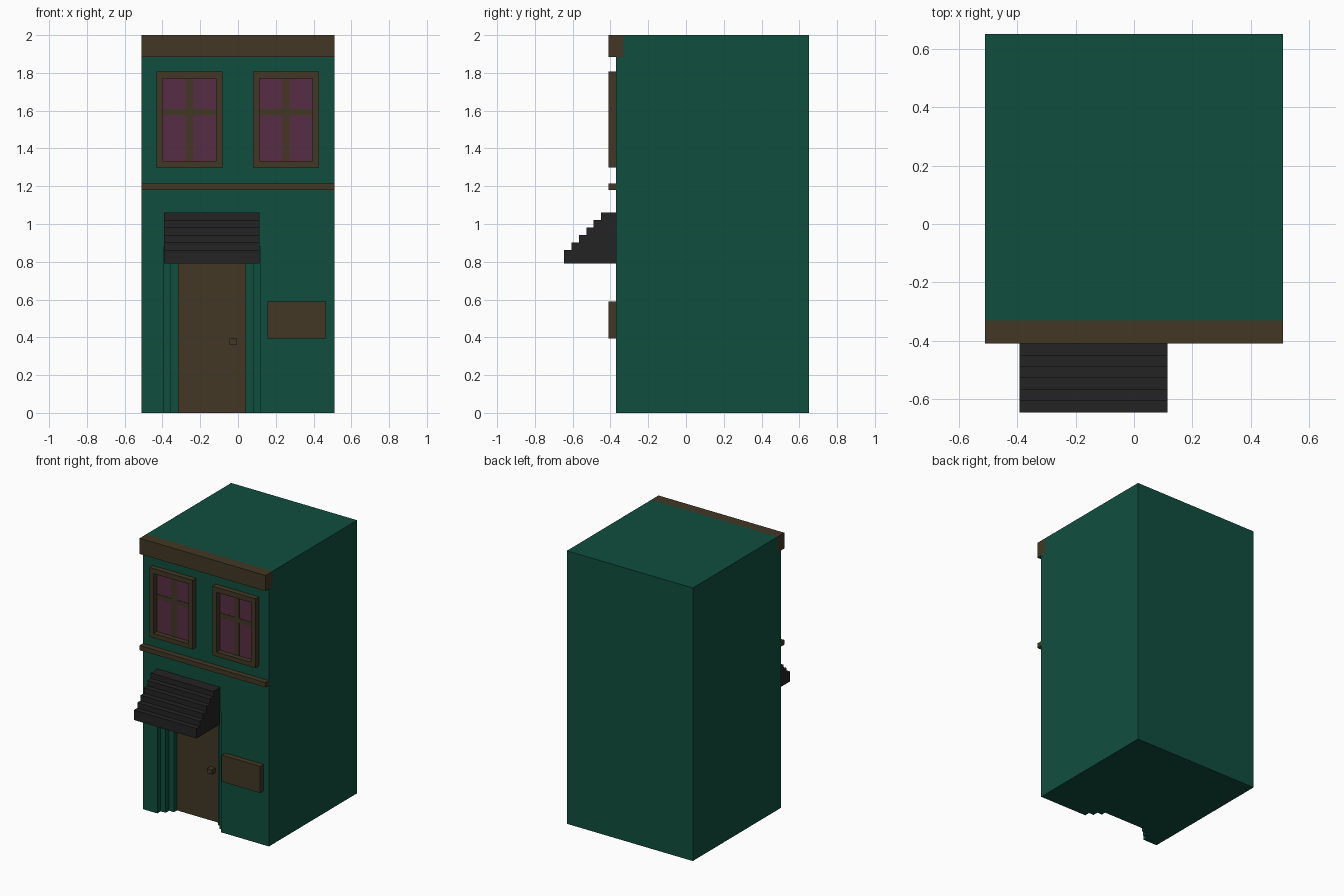
import bpy
import bmesh

default = bpy.data.objects.get("Cube")
if default:
    bpy.data.objects.remove(default, do_unlink=True)


def material(name, rgb):
    mat = bpy.data.materials.new(name)
    mat.use_nodes = True
    colour = (*rgb, 1)
    mat.diffuse_color = colour
    for node in mat.node_tree.nodes:
        if node.type == "BSDF_PRINCIPLED":
            node.inputs["Base Color"].default_value = colour
    return mat


green = material("wall green", (0.005, 0.076, 0.048))
brown = material("trim brown", (0.054, 0.039, 0.018))
plum = material("glass plum", (0.097, 0.027, 0.058))
black = material("awning black", (0.017, 0.017, 0.017))


def prism(name, mat, profile, x0, x1):
    """Extrude a (y, z) profile along x."""
    bm = bmesh.new()
    face = bm.faces.new([bm.verts.new((x0, y, z)) for y, z in profile])
    new = bmesh.ops.extrude_face_region(bm, geom=[face])["geom"]
    verts = [v for v in new if isinstance(v, bmesh.types.BMVert)]
    bmesh.ops.translate(bm, vec=(x1 - x0, 0, 0), verts=verts)
    bmesh.ops.recalc_face_normals(bm, faces=bm.faces)
    mesh = bpy.data.meshes.new(name)
    bm.to_mesh(mesh)
    bm.free()
    mesh.materials.append(mat)
    obj = bpy.data.objects.new(name, mesh)
    bpy.context.collection.objects.link(obj)
    return obj


def box(name, mat, x, y, z):
    profile = [(y[0], z[0]), (y[1], z[0]), (y[1], z[1]), (y[0], z[1])]
    return prism(name, mat, profile, *x)


def cut(obj, x, y, z):
    """Cut a box out of an object and bake the result."""
    cutter = box("cutter", obj.data.materials[0], x, y, z)
    cutter.hide_render = True
    mod = obj.modifiers.new("cut", "BOOLEAN")
    mod.operation = "DIFFERENCE"
    mod.solver = "EXACT"
    mod.object = cutter
    bpy.context.view_layer.update()
    graph = bpy.context.evaluated_depsgraph_get()
    baked = bpy.data.meshes.new_from_object(obj.evaluated_get(graph))
    obj.modifiers.clear()
    obj.data = baked
    bpy.data.objects.remove(cutter, do_unlink=True)


WALL, TRIM, BACK, HALF = -0.37, -0.41, 0.65, 0.51
STEP = 0.04
DOOR_L, DOOR_R, DOOR_TOP = -0.315, 0.04, 0.8

# Building body: notched for the cornice, with a stepped doorway
body = prism("building_body", green,
             [(WALL, 0), (BACK, 0), (BACK, 2), (-0.33, 2),
              (-0.33, 1.885), (WALL, 1.885)], -HALF, HALF)
for i in range(3):
    grow = (2 - i) * STEP
    cut(body, (DOOR_L - grow, DOOR_R + grow),
        (WALL - 0.1, WALL + (i + 1) * STEP), (-0.1, DOOR_TOP + grow))

# Door and knob
door_y = WALL + 3 * STEP
box("door", brown, (DOOR_L, DOOR_R), (door_y - 0.006, door_y), (0, DOOR_TOP))
box("door_knob", brown, (-0.045, -0.005), (door_y - 0.045, door_y - 0.006), (0.36, 0.395))

# Trim across the front
box("cornice", brown, (-HALF, HALF), (TRIM, -0.33), (1.885, 2))
box("floor_band", brown, (-HALF, HALF), (TRIM, WALL), (1.18, 1.215))
box("sign_board", brown, (0.155, 0.467), (TRIM, WALL), (0.395, 0.59))

# Windows: frame, glass and flat crossbars
for side, cx in (("right", -0.256), ("left", 0.254)):
    frame = box(side + "_window_frame", brown, (cx - 0.175, cx + 0.175),
                (TRIM, WALL), (1.3, 1.807))
    inner = (cx - 0.14, cx + 0.14)
    cut(frame, inner, (TRIM - 0.1, WALL + 0.1), (1.333, 1.77))
    box(side + "_window_glass", plum, inner, (WALL - 0.003, WALL), (1.333, 1.77))
    bar_y = (WALL - 0.006, WALL - 0.003)
    box(side + "_window_upright", brown, (cx - 0.019, cx + 0.019), bar_y, (1.333, 1.77))
    box(side + "_window_crossbar", brown, inner, bar_y, (1.575, 1.608))

# Stepped awning over the door
outline = [(WALL, 0.79), (-0.645, 0.79)]
for i in range(6):
    y, z = -0.645 + i * 0.039, 0.863 + i * 0.0394
    outline += [(y, z), (y + 0.039, z)]
outline[-1] = (WALL, outline[-1][1])
prism("awning", black, outline, -0.392, 0.115)
